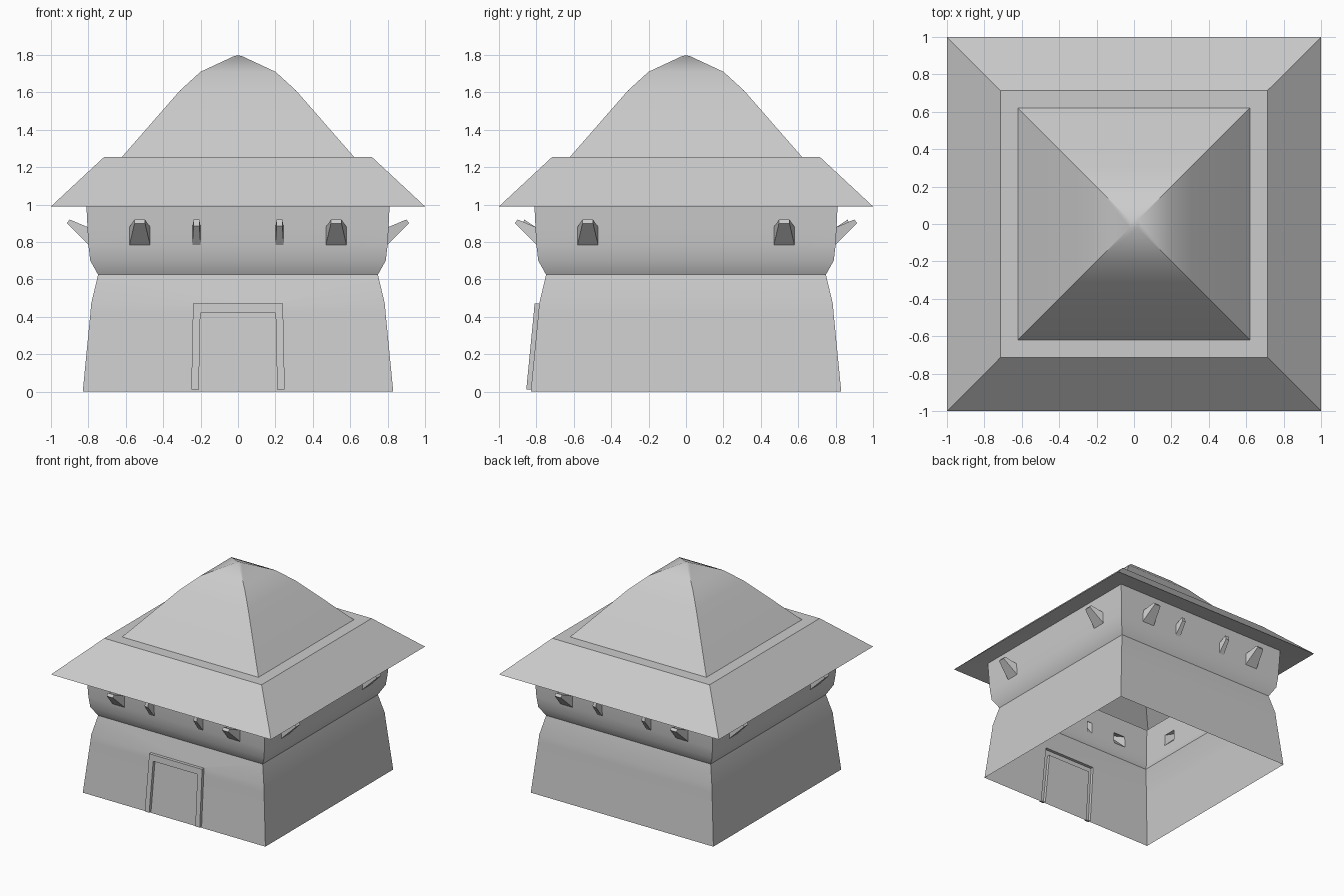
import bpy, bmesh
from mathutils import Vector, Matrix
from math import pi

if "Cube" in bpy.data.objects:
    bpy.data.objects.remove(bpy.data.objects["Cube"])


def square_sweep(profile):
    """Stack square rings (half width, height) into an open shell."""
    bm = bmesh.new()
    prev = None
    for h, z in profile:
        if h == 0:
            ring = [bm.verts.new((0, 0, z))] * 4
        else:
            ring = [bm.verts.new((a * h, b * h, z)) for a, b in ((-1, -1), (1, -1), (1, 1), (-1, 1))]
        if prev:
            for i in range(4):
                j = (i + 1) % 4
                quad = [prev[i], prev[j], ring[j], ring[i]]
                bm.faces.new(quad[:3] if h == 0 else quad)
        prev = ring
    return bm


def finish(bm, name):
    bm.normal_update()
    me = bpy.data.meshes.new(name)
    bm.to_mesh(me)
    bm.free()
    ob = bpy.data.objects.new(name, me)
    bpy.context.collection.objects.link(ob)
    bpy.ops.object.select_all(action='DESELECT')
    ob.select_set(True)
    bpy.context.view_layer.objects.active = ob
    bpy.ops.object.shade_smooth_by_angle(angle=pi / 6)
    return ob


def side_faces(bm, z0, z1):
    """Faces on the front (-y) wall between two heights."""
    out = []
    for f in bm.faces:
        c = f.calc_center_median()
        if -c.y > abs(c.x) and z0 < c.z < z1 and f.normal.y < -0.5:
            out.append(f)
    return out


def cut(bm, x, z0, z1, lean=0.0):
    faces = side_faces(bm, z0, z1)
    geom = set(faces)
    for f in faces:
        geom.update(f.edges)
        geom.update(f.verts)
    bmesh.ops.bisect_plane(bm, geom=list(geom), dist=1e-5,
                           plane_co=(x, 0, 0), plane_no=Vector((1, 0, lean)).normalized())
    bm.normal_update()


def pull_out(bm, faces):
    """Extrude faces, leaving the inside open; returns the moved vertices."""
    res = bmesh.ops.extrude_face_region(bm, geom=faces)
    old = [f for f in faces if f.is_valid]
    if old:
        bmesh.ops.delete(bm, geom=old, context='FACES_ONLY')
    return [g for g in res['geom'] if isinstance(g, bmesh.types.BMVert)]


# Walls: flared base, pinched waist, upper storey
walls = square_sweep([(.83, 0), (.829, .01), (.789, .42), (.785, .47), (.748, .625),
                      (.79, .70), (.80, .785), (.805, .88), (.812, 1.03)])
walls.normal_update()

# Door frame pulled out of the front wall
for s in (-1, 1):
    for x in (.21, .25):
        cut(walls, s * x, .01, .47, s * .021)
frame = []
for f in side_faces(walls, .01, .47):
    c = f.calc_center_median()
    if abs(c.x) < .25 and (c.z > .42 or abs(c.x) > .206):
        frame.append(f)
for v in pull_out(walls, frame):
    v.co.y -= .025
walls.normal_update()

# Tapered window hoods: (centre, half width, tip half width, tip low, tip high)
wide = (.525, .055, .028, (.915, .90), (.90, .92))
narrow = (.222, .022, .015, (.875, .885), (.865, .92))
for k in range(4):
    for cx, hw, tw, low, high in ([wide, narrow] if k % 2 == 0 else [wide]):
        for s in (-1, 1):
            for e in (-1, 1):
                cut(walls, s * cx + e * hw, .785, .88)
            pane = [f for f in side_faces(walls, .785, .88)
                    if abs(f.calc_center_median().x - s * cx) < hw * .5]
            for v in pull_out(walls, pane):
                out, z = low if v.co.z < .83 else high
                v.co = (s * cx + (tw if v.co.x > s * cx else -tw), -out, z)
            walls.normal_update()
    # turn the next wall to the front
    bmesh.ops.rotate(walls, verts=walls.verts[:], cent=(0, 0, 0), matrix=Matrix.Rotation(pi / 2, 3, 'Z'))
    walls.normal_update()
finish(walls, "walls")

# Roof: eave underside, lower slope, flat ledge, curved upper roof
roof = square_sweep([(.812, 1.03), (1, .99), (.715, 1.255), (.62, 1.255),
                     (.31, 1.61), (.20, 1.71), (.02, 1.794), (0, 1.797)])
finish(roof, "roof")
